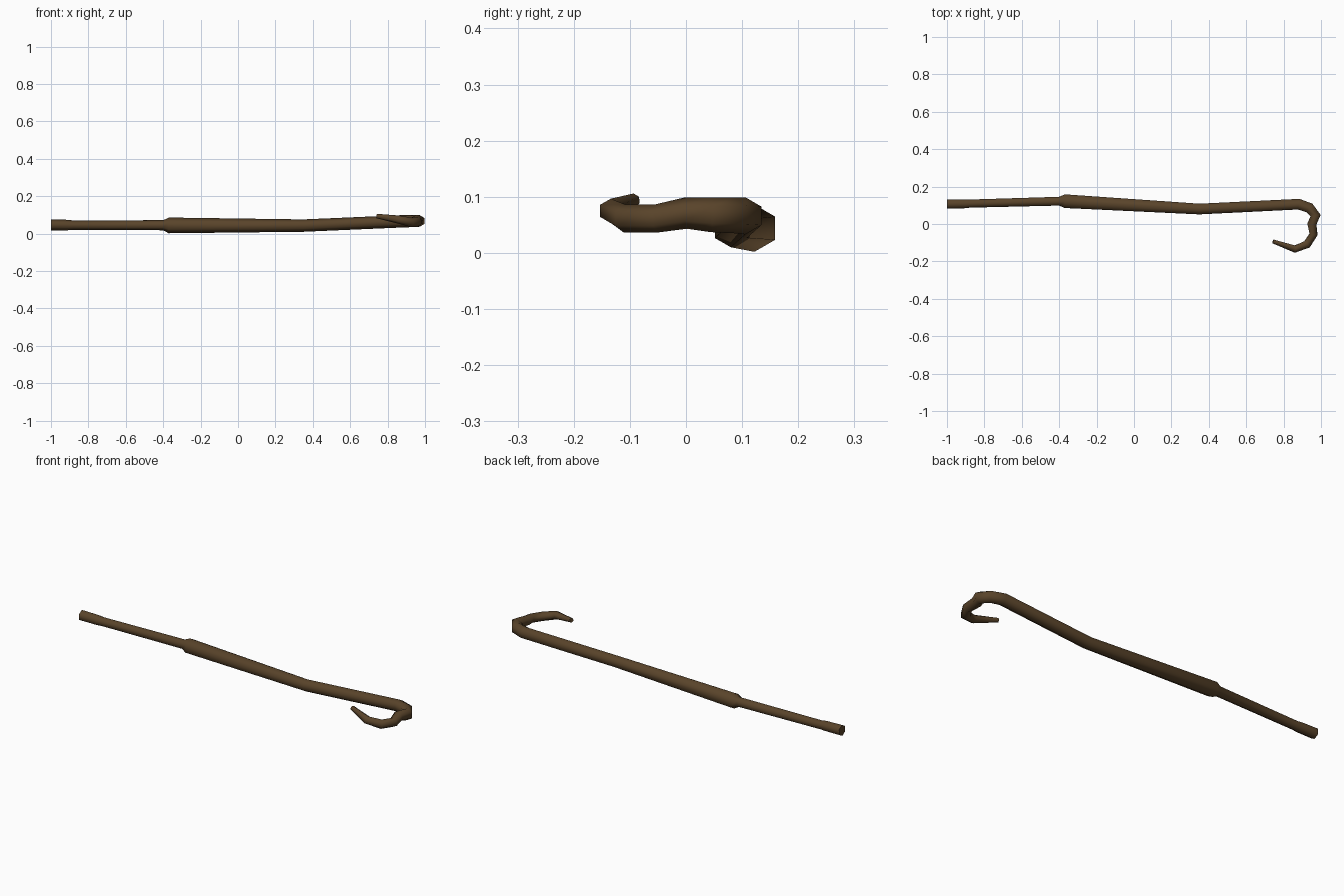
import bpy, bmesh, math
from mathutils import Vector

if "Cube" in bpy.data.objects:
    bpy.data.objects.remove(bpy.data.objects["Cube"])

SIDES = 6

# Centre line of the crook: x, y, z, radius
RINGS = [
    (-1.00, 0.107, 0.047, 0.029),   # butt end
    (-0.91, 0.108, 0.046, 0.028),
    (-0.88, 0.109, 0.045, 0.025),
    (-0.40, 0.122, 0.045, 0.027),   # thin lower shaft
    (-0.37, 0.122, 0.044, 0.042),   # shoulder
    (0.35, 0.080, 0.043, 0.033),    # upper shaft
    (0.88, 0.106, 0.066, 0.033),    # start of the hook
    (0.938, 0.086, 0.067, 0.032),
    (0.971, 0.045, 0.068, 0.031),
    (0.951, 0.000, 0.071, 0.028),
    (0.960, -0.055, 0.061, 0.025),
    (0.925, -0.109, 0.061, 0.025),
    (0.860, -0.134, 0.075, 0.022),
    (0.743, -0.093, 0.094, 0.012),  # tip
]

wood = bpy.data.materials.new("dark brown wood")
wood.diffuse_color = (0.10, 0.057, 0.023, 1)
wood.use_nodes = True
wood.node_tree.nodes["Principled BSDF"].inputs["Base Color"].default_value = wood.diffuse_color

bm = bmesh.new()
pts = [Vector(r[:3]) for r in RINGS]
loops = []
for i, p in enumerate(pts):
    # mean direction of the neighbouring segments
    t = Vector()
    if i > 0:
        t += (p - pts[i - 1]).normalized()
    if i < len(pts) - 1:
        t += (pts[i + 1] - p).normalized()
    side = Vector((0, 0, 1)).cross(t).normalized()
    up = t.normalized().cross(side)
    loop = []
    for k in range(SIDES):
        a = 2 * math.pi * k / SIDES
        loop.append(bm.verts.new(p + RINGS[i][3] * (up * math.cos(a) + side * math.sin(a))))
    loops.append(loop)

# Skin between rings
for a, b in zip(loops, loops[1:]):
    for k in range(SIDES):
        n = (k + 1) % SIDES
        bm.faces.new((a[k], a[n], b[n], b[k])).smooth = True
# End caps
bm.faces.new(loops[0])
bm.faces.new(loops[-1])
bmesh.ops.recalc_face_normals(bm, faces=bm.faces[:])

mesh = bpy.data.meshes.new("crook_staff")
bm.to_mesh(mesh)
bm.free()
mesh.set_sharp_from_angle(angle=math.radians(75))
mesh.materials.append(wood)
bpy.context.collection.objects.link(bpy.data.objects.new("crook_staff", mesh))
